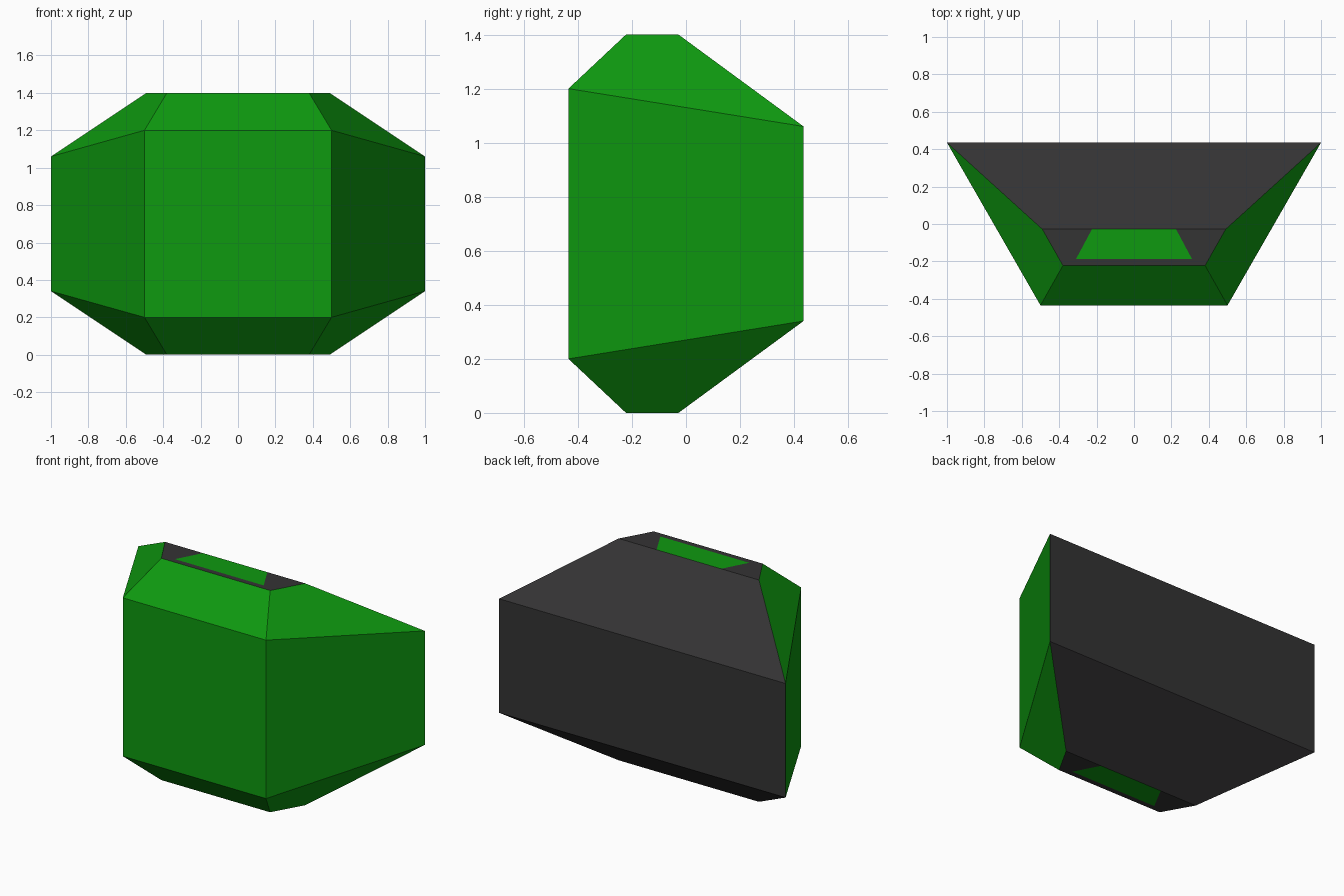
import bpy
import bmesh

HEIGHT = 1.4


def make_material(name, rgb):
    mat = bpy.data.materials.new(name)
    mat.use_nodes = True
    color = (*rgb, 1.0)
    mat.diffuse_color = color
    mat.node_tree.nodes["Principled BSDF"].inputs["Base Color"].default_value = color
    return mat


cube = bpy.data.objects.get("Cube")
if cube:
    bpy.data.objects.remove(cube, do_unlink=True)

GREEN, DARK = 0, 1
bm = bmesh.new()


def face(verts, color):
    bm.faces.new(verts).material_index = color


def pair(x, y, z):
    """Left and right vertices of a symmetric edge."""
    return bm.verts.new((x, y, z)), bm.verts.new((-x, y, z))


def build_end(top):
    """Tapered end with its capped plate; returns the rim of the wall."""
    def level(z):
        return z if top else HEIGHT - z

    rim_back = pair(1.0, 0.435, level(1.06))
    rim_front = pair(0.5, -0.435, level(1.2))
    cap_back = pair(0.49, -0.028, level(HEIGHT))
    cap_front = pair(0.38, -0.222, level(HEIGHT))
    patch_back = pair(0.225, -0.028, level(HEIGHT))
    patch_front = pair(0.31, -0.187, level(HEIGHT))

    # Sloping sides
    face((*rim_front, cap_front[1], cap_front[0]), GREEN)
    face((*rim_back, cap_back[1], patch_back[1], patch_back[0], cap_back[0]), DARK)
    for s in (0, 1):
        face((rim_back[s], rim_front[s], cap_front[s], cap_back[s]), GREEN)
        face((cap_back[s], cap_front[s], patch_front[s], patch_back[s]), DARK)

    # Flat cap with its green inset panel
    face((*cap_front, patch_front[1], patch_front[0]), DARK)
    face((*patch_back, patch_front[1], patch_front[0]), GREEN)
    return rim_back, rim_front


upper_back, upper_front = build_end(True)
lower_back, lower_front = build_end(False)

# Upright walls
face((*upper_front, lower_front[1], lower_front[0]), GREEN)
face((*upper_back, lower_back[1], lower_back[0]), DARK)
for s in (0, 1):
    face((upper_back[s], upper_front[s], lower_front[s], lower_back[s]), GREEN)

bmesh.ops.recalc_face_normals(bm, faces=bm.faces[:])
mesh = bpy.data.meshes.new("faceted_body")
bm.to_mesh(mesh)
bm.free()
mesh.materials.append(make_material("green", (0.0045, 0.32, 0.005)))
mesh.materials.append(make_material("charcoal", (0.034, 0.033, 0.034)))
body = bpy.data.objects.new("faceted_body", mesh)
bpy.context.collection.objects.link(body)
